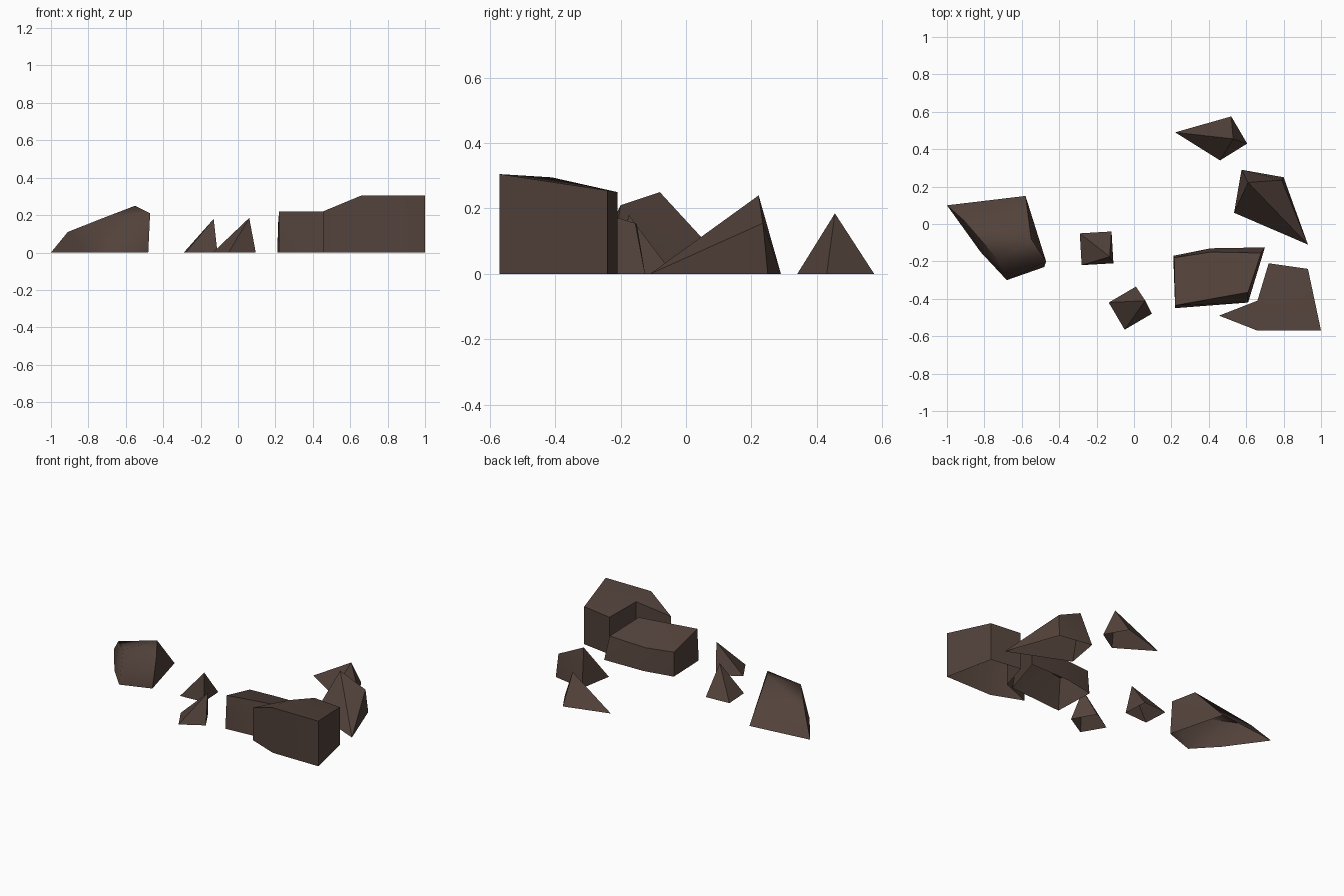
import bpy, bmesh, math

if "Cube" in bpy.data.objects:
    bpy.data.objects.remove(bpy.data.objects["Cube"])

stone = bpy.data.materials.new("dark brown stone")
stone.diffuse_color = (0.085, 0.054, 0.043, 1)
stone.use_nodes = True
stone.node_tree.nodes["Principled BSDF"].inputs["Base Color"].default_value = stone.diffuse_color


def finish(bm, name):
    """Remove the open underside, orient faces outward and shade the rock."""
    under = [f for f in bm.faces if all(v.co.z < 0.001 for v in f.verts)]
    bmesh.ops.recalc_face_normals(bm, faces=bm.faces)
    bmesh.ops.delete(bm, geom=under, context='FACES_ONLY')
    mesh = bpy.data.meshes.new(name)
    bm.to_mesh(mesh)
    bm.free()
    mesh.materials.append(stone)
    ob = bpy.data.objects.new(name, mesh)
    bpy.context.collection.objects.link(ob)
    bpy.ops.object.select_all(action='DESELECT')
    ob.select_set(True)
    bpy.context.view_layer.objects.active = ob
    bpy.ops.object.shade_smooth_by_angle(angle=math.radians(50))


def hull_rock(name, base, tops):
    """Convex rock spanned by a ground outline and a few raised points."""
    bm = bmesh.new()
    for x, y in base:
        bm.verts.new((x, y, 0))
    for p in tops:
        bm.verts.new(p)
    bmesh.ops.convex_hull(bm, input=bm.verts)
    finish(bm, name)


def block_rock(name, outline):
    """Upright block: each outline point carries its own top height."""
    bm = bmesh.new()
    low = [bm.verts.new((x, y, 0)) for x, y, z in outline]
    top = [bm.verts.new(p) for p in outline]
    n = len(outline)
    for i in range(n):
        j = (i + 1) % n
        bm.faces.new((low[i], low[j], top[j], top[i]))
    bm.faces.new(low[::-1])
    cap = bm.faces.new(top)
    bmesh.ops.triangulate(bm, faces=[cap])
    finish(bm, name)


# large rock on the left
hull_rock("left_boulder",
          [(-1, .10), (-.58, .15), (-.48, -.23), (-.68, -.30), (-.82, -.15)],
          [(-.91, .02, .11), (-.72, -.20, .185), (-.55, -.08, .25), (-.47, -.20, .21)])

# two small leaning pyramids in the middle
hull_rock("small_rock_back",
          [(-.29, -.05), (-.12, -.04), (-.11, -.21), (-.28, -.22)],
          [(-.13, -.175, .18)])
hull_rock("small_rock_front",
          [(-.135, -.42), (.01, -.335), (.095, -.48), (-.05, -.565)],
          [(.06, -.41, .185)])

# rear pyramid and the wedge in front of it
hull_rock("rear_rock",
          [(.22, .49), (.52, .575), (.605, .43), (.46, .34)],
          [(.53, .455, .185)])
hull_rock("right_wedge_rock",
          [(.575, .29), (.80, .25), (.93, -.11), (.535, .06)],
          [(.61, .222, .24), (.79, .235, .155)])

# long low rock on the right
hull_rock("long_rock",
          [(.21, -.17), (.41, -.13), (.70, -.125), (.61, -.42), (.22, -.45)],
          [(.22, -.435, .22), (.61, -.365, .22), (.68, -.155, .155),
           (.41, -.15, .15), (.215, -.18, .16)])

# tall block at the front right
block_rock("front_block_rock",
           [(.455, -.49, .22), (.66, -.57, .305), (1, -.57, .305),
            (.93, -.24, .255), (.72, -.21, .25), (.66, -.41, .295)])
